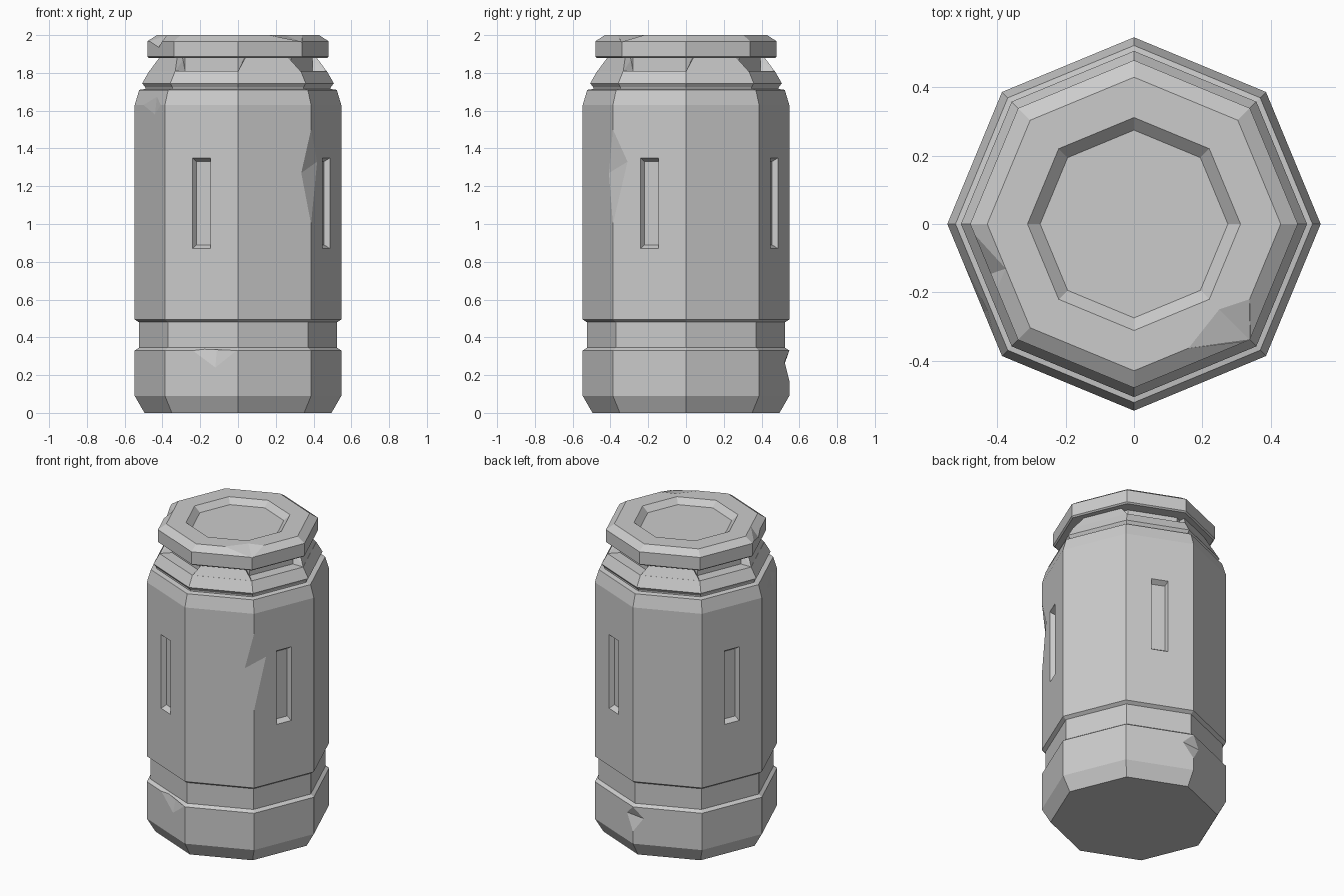
import bpy, bmesh, math
from mathutils import Vector

if "Cube" in bpy.data.objects:
    bpy.data.objects.remove(bpy.data.objects["Cube"])

N = 8
R = 0.547


def corner(k, r, z):
    a = math.radians(45 * k)
    return Vector((r * math.cos(a), r * math.sin(a), z))


def on_face(k, t, r, z):
    """Point on octagon side k, a fraction t along it."""
    return corner(k, r, z).lerp(corner(k + 1, r, z), t)


def finish(name, bm):
    bmesh.ops.recalc_face_normals(bm, faces=bm.faces)
    mesh = bpy.data.meshes.new(name)
    bm.to_mesh(mesh)
    bm.free()
    ob = bpy.data.objects.new(name, mesh)
    bpy.context.collection.objects.link(ob)
    return ob


def lathe(name, profile):
    """Octagonal solid from (radius, height) rings, capped at both ends."""
    bm = bmesh.new()
    rings = [[bm.verts.new(corner(k, r, z)) for k in range(N)] for r, z in profile]
    for a, b in zip(rings, rings[1:]):
        for k in range(N):
            j = (k + 1) % N
            bm.faces.new((a[k], a[j], b[j], b[k]))
    bm.faces.new(rings[0])
    bm.faces.new(rings[-1])
    return finish(name, bm)


def hulls(name, groups):
    """One object holding a convex hull for each group of points."""
    out = bmesh.new()
    for pts in groups:
        bm = bmesh.new()
        for p in pts:
            bm.verts.new(p)
        bmesh.ops.convex_hull(bm, input=bm.verts[:])
        bmesh.ops.dissolve_limit(bm, angle_limit=0.01, verts=bm.verts[:], edges=bm.edges[:])
        tmp = bpy.data.meshes.new("tmp")
        bm.to_mesh(tmp)
        bm.free()
        out.from_mesh(tmp)
        bpy.data.meshes.remove(tmp)
    return finish(name, out)


def carve(ob, groups):
    cutter = hulls("cutter", groups)
    cutter.hide_render = True
    mod = ob.modifiers.new("carve", 'BOOLEAN')
    mod.operation = 'DIFFERENCE'
    mod.solver = 'EXACT'
    mod.object = cutter
    dg = bpy.context.evaluated_depsgraph_get()
    mesh = bpy.data.meshes.new_from_object(ob.evaluated_get(dg))
    ob.modifiers.clear()
    ob.data = mesh
    bpy.data.objects.remove(cutter)


# Body with waist groove, shoulder and neck
body = lathe("body", [
    (0.495, 0), (R, 0.09), (R, 0.33), (0.525, 0.345), (0.525, 0.48), (R, 0.495),
    (R, 1.63), (0.523, 1.71), (0.49, 1.715), (0.49, 1.722), (0.507, 1.745),
    (0.47, 1.81), (0.395, 1.81), (0.395, 1.885)])

# Tapered slots on every second side
cuts = []
for k in (1, 3, 5, 7):
    mid = on_face(k, 0.5, R, 1.11)
    inward = -Vector((mid.x, mid.y, 0)).normalized()
    side = Vector((-inward.y, inward.x, 0))
    cuts.append([mid + inward * d + side * (sx * w) + Vector((0, 0, sz * h))
                 for d, w, h in ((-0.03, 0.0615, 0.26), (0.03, 0.0415, 0.22))
                 for sx in (-1, 1) for sz in (-1, 1)])

# Chips in the body: long edge, lower band, lower edge, upper bevel
cuts += [
    [corner(7, R, 1.5), corner(7, R, 1.0), on_face(6, 0.866, R, 1.27),
     on_face(7, 0.2, R, 1.33), corner(7, 0.65, 1.28)],
    [on_face(5, 0.38, R, 0.33), on_face(5, 0.98, R, 0.33), on_face(5, 0.69, R, 0.24),
     on_face(5, 0.7, 0.525, 0.345), on_face(5, 0.69, 0.62, 0.34)],
    [corner(2, R, 0.33), corner(2, R, 0.17), on_face(1, 0.845, R, 0.27),
     on_face(2, 0.155, R, 0.26), corner(2, 0.65, 0.26)],
    [on_face(4, 0.29, R, 1.63), on_face(4, 0.86, R, 1.63), on_face(4, 0.67, R, 1.58),
     on_face(4, 0.67, 0.533, 1.68), on_face(4, 0.65, 0.65, 1.65)],
]
carve(body, cuts)

# Shoulder tabs holding the lid, on the other four sides
tabs = []
for k in (0, 2, 4, 6):
    tabs.append([on_face(k, t, r, z) for r, z, inset in
                 ((0.47, 1.808, 0), (0.432, 1.882, 0.13), (0.38, 1.808, 0), (0.38, 1.882, 0.13))
                 for t in (inset, 1 - inset)])
hulls("shoulder_tabs", tabs)

# Lid with dished top
lid = lathe("lid", [
    (0.47, 1.878), (0.48, 1.886), (0.48, 1.967), (0.43, 2.0), (0.312, 2.0), (0.275, 1.965)])

# Chips in the lid rim
carve(lid, [
    [on_face(4, 0.09, 0.48, 1.967), on_face(4, 0.43, 0.43, 2.0), on_face(4, 0.43, 0.48, 1.935),
     on_face(4, 0.56, 0.48, 1.967), Vector((-0.6, -0.25, 2.1))],
    [on_face(7, 0.276, 0.43, 2.0), Vector((0.25, -0.25, 2.0)), on_face(6, 0.526, 0.43, 2.0),
     corner(7, 0.48, 1.962), Vector((0.45, -0.45, 2.1))],
])
